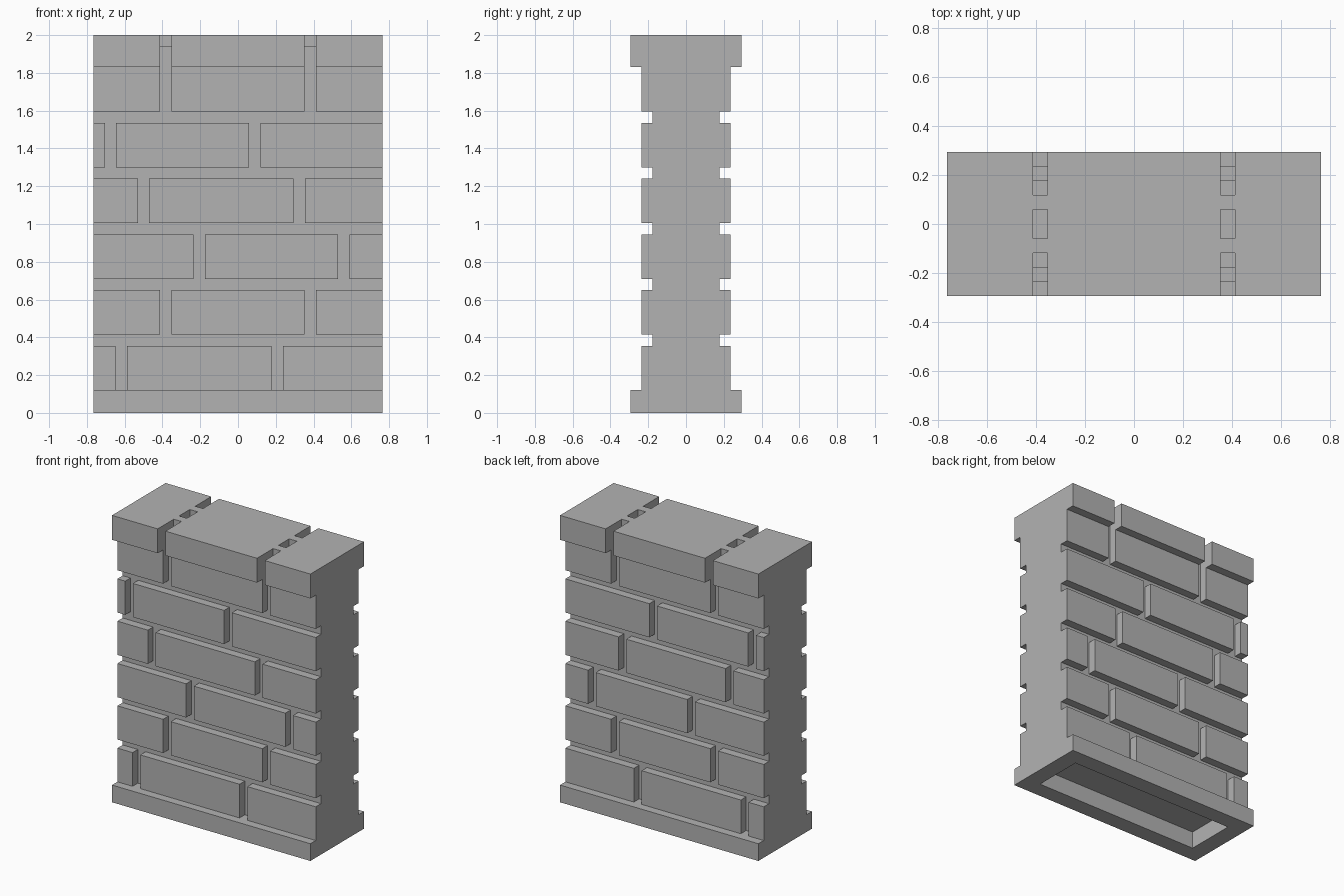
import bpy, bmesh
from mathutils import Matrix, Vector

if "Cube" in bpy.data.objects:
    bpy.data.objects.remove(bpy.data.objects["Cube"])

HX, HY = 0.765, 0.295          # half length and half depth of base and cap
BRICK_Y, CORE_Y = 0.236, 0.178  # brick face and mortar face
JOINT = 0.06
BASE_TOP, CAP_BOTTOM, TOP = 0.12, 1.83, 2.0

stone = bpy.data.materials.new("grey_stone")
stone.diffuse_color = (0.45, 0.45, 0.45, 1)
stone.use_nodes = True
stone.node_tree.nodes["Principled BSDF"].inputs["Base Color"].default_value = stone.diffuse_color


def make_boxes(name, boxes):
    """One object from boxes given as (x0, x1, y0, y1, z0, z1)."""
    bm = bmesh.new()
    for x0, x1, y0, y1, z0, z1 in boxes:
        mid = Vector((x0 + x1, y0 + y1, z0 + z1)) / 2
        size = Matrix.Diagonal((x1 - x0, y1 - y0, z1 - z0, 1))
        bmesh.ops.create_cube(bm, size=1, matrix=Matrix.Translation(mid) @ size)
    mesh = bpy.data.meshes.new(name)
    bm.to_mesh(mesh)
    bm.free()
    mesh.materials.append(stone)
    obj = bpy.data.objects.new(name, mesh)
    bpy.context.collection.objects.link(obj)
    return obj


def spans(gaps):
    """Split the wall length at the joint centres."""
    edges = [-HX]
    for g in gaps:
        edges += [g - JOINT / 2, g + JOINT / 2]
    edges.append(HX)
    return list(zip(edges[0::2], edges[1::2]))


# Hollow plinth: four rails around an open underside
make_boxes("base_plinth", [
    (-HX, HX, -HY, -CORE_Y, 0, BASE_TOP),
    (-HX, HX, CORE_Y, HY, 0, BASE_TOP),
    (-HX, -0.645, -CORE_Y, CORE_Y, 0, BASE_TOP),
    (0.645, HX, -CORE_Y, CORE_Y, 0, BASE_TOP)])

# Mortar core, flush with the wall ends
make_boxes("mortar_core", [(-HX, HX, -CORE_Y, CORE_Y, BASE_TOP, CAP_BOTTOM)])

# Brick courses on front and back, joints shared by both sides
courses = [(-0.618, 0.207), (-0.383, 0.383), (-0.205, 0.560),
           (-0.500, 0.325), (-0.675, 0.088), (-0.383, 0.383)]
for i, gaps in enumerate(courses):
    z0 = BASE_TOP + i * 0.295
    z1 = z0 + 0.235
    boxes = []
    for a, b in spans(gaps):
        boxes.append((a, b, -BRICK_Y, -CORE_Y, z0, z1))
        boxes.append((a, b, CORE_Y, BRICK_Y, z0, z1))
    make_boxes(f"brick_course_{i + 1}", boxes)

# Cap stones
cap_gaps = courses[-1]
make_boxes("cap_stones", [(a, b, -HY, HY, CAP_BOTTOM, TOP) for a, b in spans(cap_gaps)])

# Sunken mortar in the cap joints, with two flush bridges each
joints = []
for g in cap_gaps:
    a, b = g - JOINT / 2, g + JOINT / 2
    joints.append((a, b, -CORE_Y, CORE_Y, CAP_BOTTOM, 1.943))
    joints.append((a, b, -0.118, -0.059, 1.943, TOP))
    joints.append((a, b, 0.059, 0.118, 1.943, TOP))
make_boxes("cap_joints", joints)
